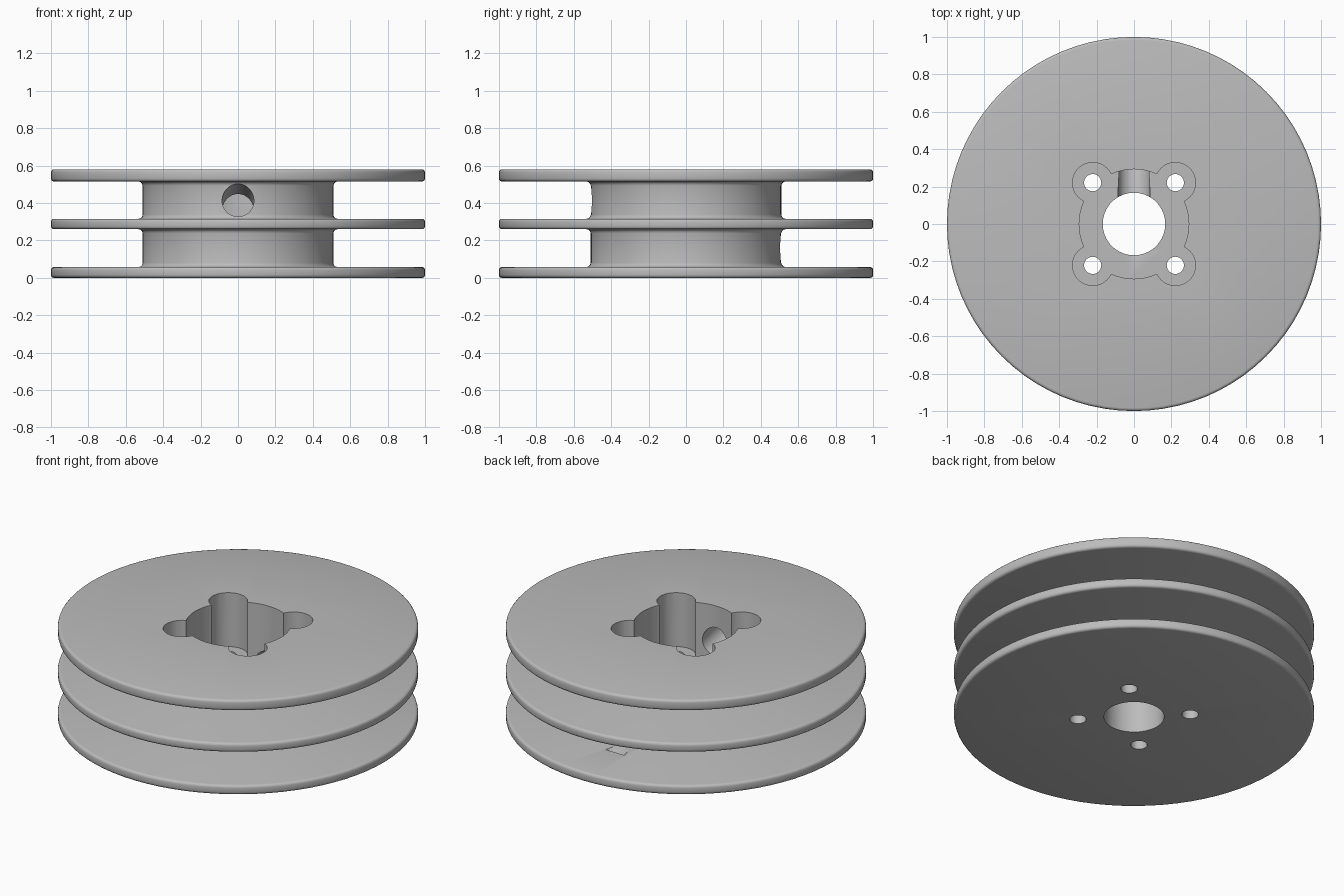
import bpy, bmesh, math
from mathutils import Matrix, Vector

old = bpy.data.objects.get("Cube")
if old:
    bpy.data.objects.remove(old, do_unlink=True)

HEIGHT, RIM_R, HUB_R = 0.58, 1.0, 0.51
ROUND, FILLET = 0.016, 0.022
FLANGES = [(0.0, 0.058), (0.26, 0.316), (0.515, HEIGHT)]

grey = bpy.data.materials.new("satin grey")
grey.use_nodes = True
colour = (0.5, 0.5, 0.5, 1)
grey.diffuse_color = colour
grey.node_tree.nodes["Principled BSDF"].inputs["Base Color"].default_value = colour


def arc(cx, cz, r, start, end, steps=3):
    """Points on an arc in the profile plane, angles in degrees."""
    angles = [math.radians(start + (end - start) * i / steps) for i in range(steps + 1)]
    return [(cx + r * math.cos(a), cz + r * math.sin(a)) for a in angles]


def lathe(name, profile, segments):
    bm = bmesh.new()
    verts = [bm.verts.new((r, 0, z)) for r, z in profile]
    edges = [bm.edges.new(pair) for pair in zip(verts, verts[1:])]
    bmesh.ops.spin(bm, geom=verts + edges, cent=(0, 0, 0), axis=(0, 0, 1),
                   angle=math.tau, steps=segments, use_duplicate=False)
    bmesh.ops.remove_doubles(bm, verts=bm.verts, dist=1e-5)
    bmesh.ops.recalc_face_normals(bm, faces=bm.faces)
    mesh = bpy.data.meshes.new(name)
    bm.to_mesh(mesh)
    bm.free()
    obj = bpy.data.objects.new(name, mesh)
    bpy.context.collection.objects.link(obj)
    mesh.materials.append(grey)
    return obj


def drill(body, start, end, radius, segments=48):
    """Cut a round hole running between two points."""
    start, end = Vector(start), Vector(end)
    axis = end - start
    turn = axis.to_track_quat('Z', 'Y').to_matrix().to_4x4()
    bm = bmesh.new()
    bmesh.ops.create_cone(bm, cap_ends=True, segments=segments, radius1=radius,
                          radius2=radius, depth=axis.length,
                          matrix=Matrix.Translation((start + end) / 2) @ turn)
    mesh = bpy.data.meshes.new("hole_cutter")
    bm.to_mesh(mesh)
    bm.free()
    mesh.materials.append(grey)
    cutter = bpy.data.objects.new("hole_cutter", mesh)
    cutter.hide_render = True
    bpy.context.collection.objects.link(cutter)
    mod = body.modifiers.new("hole", 'BOOLEAN')
    mod.operation, mod.solver, mod.object = 'DIFFERENCE', 'EXACT', cutter
    bpy.context.view_layer.objects.active = body
    bpy.ops.object.modifier_apply(modifier=mod.name)
    bpy.data.objects.remove(cutter, do_unlink=True)


# Pulley body: three rounded flanges joined by filleted hubs
profile = [(0, 0)]
for i, (low, high) in enumerate(FLANGES):
    if i > 0:
        profile += arc(HUB_R + FILLET, low - FILLET, FILLET, 180, 90)
    profile += arc(RIM_R - ROUND, low + ROUND, ROUND, -90, 0)
    profile += arc(RIM_R - ROUND, high - ROUND, ROUND, 0, 90)
    if i < 2:
        profile += arc(HUB_R + FILLET, high + FILLET, FILLET, 270, 180)
profile.append((0, HEIGHT))
pulley = lathe("double_groove_pulley", profile, 80)

# Recessed pocket with four round lobes
FLOOR, BOLT = 0.25, 0.221
corners = [(sx * BOLT, sy * BOLT) for sx in (-1, 1) for sy in (-1, 1)]
drill(pulley, (0, 0, FLOOR), (0, 0, 0.8), 0.293, 64)
for x, y in corners:
    drill(pulley, (x, y, FLOOR), (x, y, 0.8), 0.108, 40)

# Shaft bore and bolt holes
drill(pulley, (0, 0, -0.2), (0, 0, 0.8), 0.167, 64)
for x, y in corners:
    drill(pulley, (x, y, -0.2), (x, y, 0.8), 0.046, 32)

# Slanted cable passage from the upper groove to the lower groove
drill(pulley, (0, -0.7, 0.4625), (0, 0.7, 0.1125), 0.085)

# Smooth round surfaces, crisp edges
bpy.ops.object.select_all(action='DESELECT')
pulley.select_set(True)
bpy.context.view_layer.objects.active = pulley
bpy.ops.object.shade_smooth_by_angle(angle=math.radians(35))
